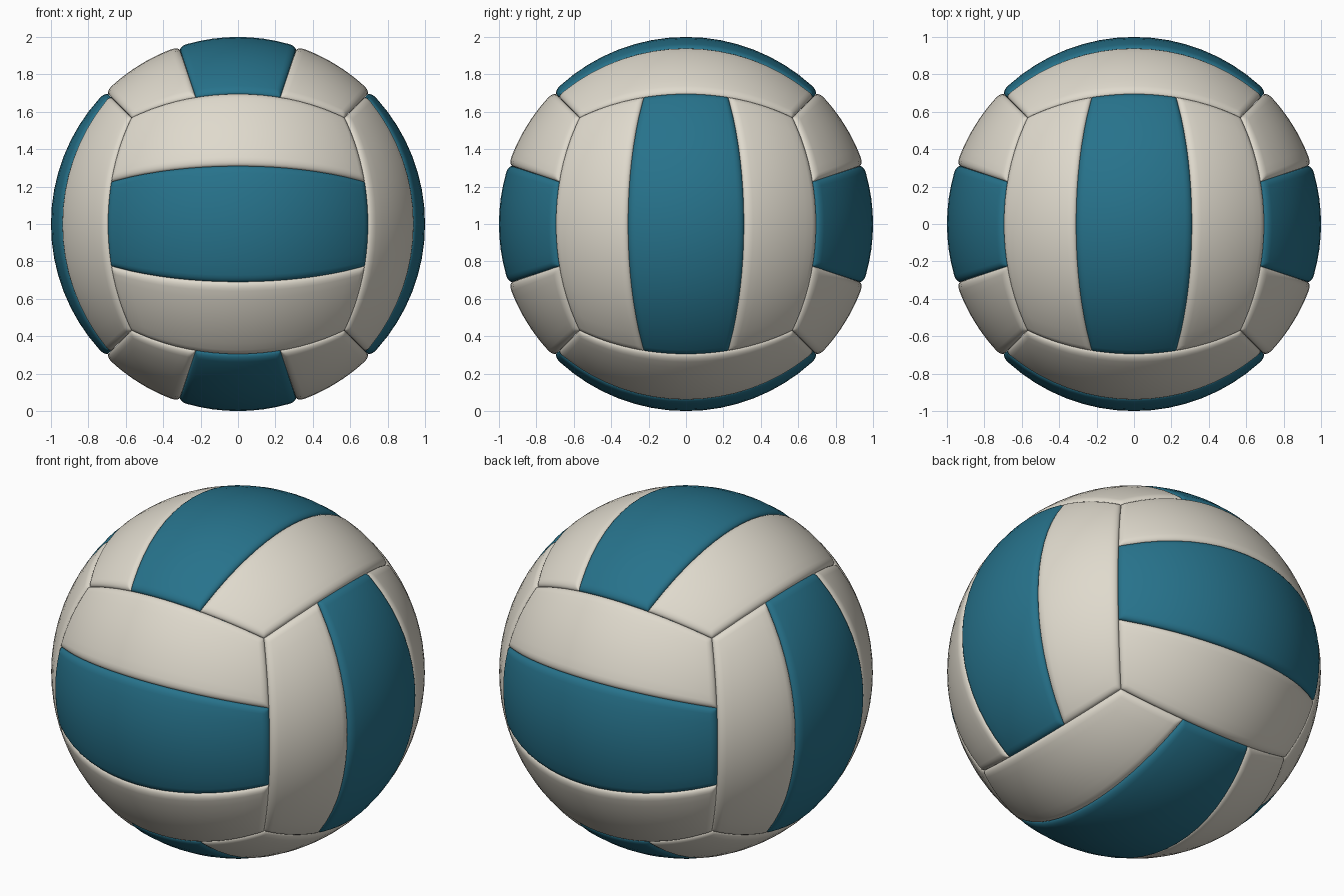
import bpy
import bmesh
from math import atan, pi, tan, sqrt
from mathutils import Vector

cube = bpy.data.objects.get("Cube")
if cube:
    bpy.data.objects.remove(cube, do_unlink=True)


def make_material(name, color):
    mat = bpy.data.materials.new(name)
    mat.use_nodes = True
    mat.diffuse_color = color
    bsdf = mat.node_tree.nodes["Principled BSDF"]
    bsdf.inputs["Base Color"].default_value = color
    bsdf.inputs["Roughness"].default_value = 0.5
    return mat


TEAL = make_material("teal", (0.02, 0.17, 0.26, 1))
CREAM = make_material("cream", (0.74, 0.70, 0.61, 1))

RADIUS = 1.0
ROUND = 0.045    # angular width of the rounded panel border
DEPTH = 0.022    # how far the border sinks into the seam
EDGE_STEPS = (0, 0.04, 0.15, 0.35, 0.65, 1)
CENTRE = Vector((0, 0, RADIUS))


def samples(low, high, count):
    """Angles across a panel, packed closely along both borders."""
    a, b = low + ROUND, high - ROUND
    inner = [a + (b - a) * i / count for i in range(1, count)]
    rim = [s * ROUND for s in EDGE_STEPS]
    return [low + r for r in rim] + inner + [high - r for r in reversed(rim)]


def sink(distance):
    """Quarter-round drop near a panel border."""
    t = max(0, 1 - distance / ROUND)
    return DEPTH * (1 - sqrt(max(0, 1 - t * t)))


def make_panel(name, normal, along, low, high, mat):
    """One curved, pillowed strip of the ball."""
    across = normal.cross(along)
    us = samples(-pi / 4, pi / 4, 16)
    vs = samples(low, high, 8)
    bm = bmesh.new()
    grid = []
    for u in us:
        row = []
        for v in vs:
            direction = (normal + along * tan(u) + across * tan(v)).normalized()
            drop = max(sink(pi / 4 - abs(u)), sink(min(v - low, high - v)))
            row.append(bm.verts.new(CENTRE + direction * (RADIUS - drop)))
        grid.append(row)
    for r0, r1 in zip(grid, grid[1:]):
        for j in range(len(vs) - 1):
            bm.faces.new((r0[j], r1[j], r1[j + 1], r0[j + 1]))
    for face in bm.faces:
        face.smooth = True
    mesh = bpy.data.meshes.new(name)
    bm.to_mesh(mesh)
    bm.free()
    mesh.materials.append(mat)
    bpy.context.collection.objects.link(bpy.data.objects.new(name, mesh))


X, Y, Z = Vector((1, 0, 0)), Vector((0, 1, 0)), Vector((0, 0, 1))

# Six groups: outward direction and the direction their strips run
GROUPS = {
    "front": (-Y, X), "back": (Y, X),
    "left": (X, Z), "right": (-X, Z),
    "top": (Z, Y), "bottom": (-Z, Y),
}

# Three strips per group, a teal one between two cream ones
THIRD = atan(1 / 3)
STRIPS = (
    ("first_side_panel", -pi / 4, -THIRD, CREAM),
    ("middle_panel", -THIRD, THIRD, TEAL),
    ("second_side_panel", THIRD, pi / 4, CREAM),
)

for group, (normal, along) in GROUPS.items():
    for part, low, high, mat in STRIPS:
        make_panel(f"{group}_{part}", normal, along, low, high, mat)
